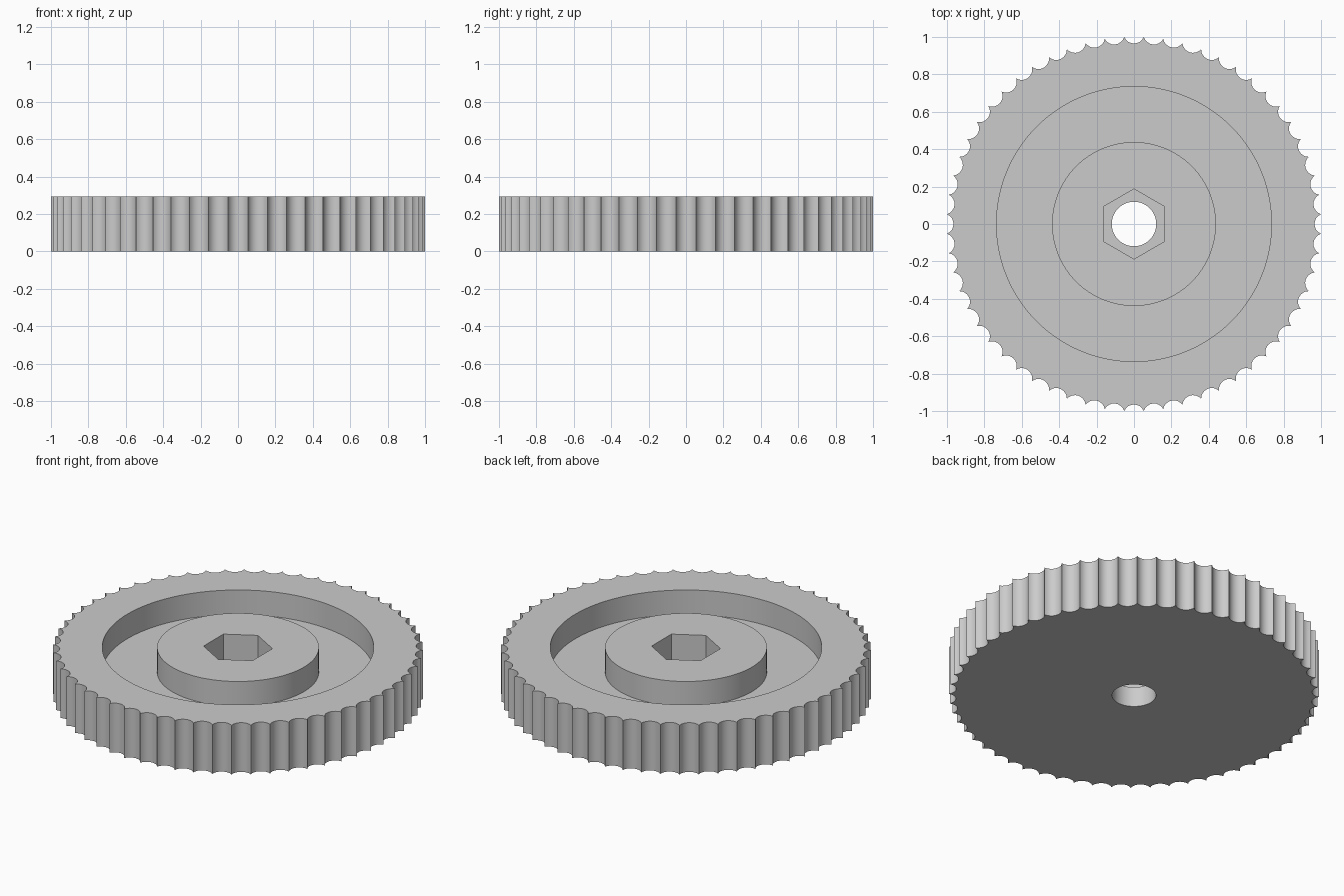
import bpy
import bmesh
from math import sin, cos, pi, radians, asin, atan2

cube = bpy.data.objects.get("Cube")
if cube:
    bpy.data.objects.remove(cube, do_unlink=True)

HEIGHT = 0.294
RECESS_FLOOR = 0.147
HEX_FLOOR = 0.12
SCALLOPS = 60
TIP_RADIUS = 1 / cos(pi / SCALLOPS)
VALLEY_RADIUS = 0.965


def circle(radius, sides, start=0.0):
    return [(radius * cos(start + 2 * pi * i / sides),
             radius * sin(start + 2 * pi * i / sides)) for i in range(sides)]


def scalloped_outline(steps=8):
    """Closed outline of concave circular grooves meeting in sharp tips."""
    half_step = pi / SCALLOPS
    half_width = TIP_RADIUS * sin(half_step)
    depth = TIP_RADIUS * cos(half_step) - VALLEY_RADIUS
    groove = (half_width ** 2 + depth ** 2) / (2 * depth)
    centre = VALLEY_RADIUS + groove
    sweep = asin(half_width / groove)
    points = []
    for k in range(SCALLOPS):
        for j in range(steps):
            a = sweep * (2 * j / steps - 1)
            x, y = centre - groove * cos(a), groove * sin(a)
            radius, angle = (x * x + y * y) ** 0.5, atan2(y, x) + 2 * half_step * k
            points.append((radius * cos(angle), radius * sin(angle)))
    return points


# Each wall is an outline with its start and end height, from the outside in
walls = [
    (scalloped_outline(), 0, HEIGHT),                 # scalloped grip
    (circle(0.735, 128), HEIGHT, RECESS_FLOOR),       # recess outer wall
    (circle(0.438, 96), RECESS_FLOOR, HEIGHT),        # hub wall
    (circle(0.187, 6, pi / 2), HEIGHT, HEX_FLOOR),    # hexagonal pocket
    (circle(0.119, 64), HEX_FLOOR, 0),                # through bore
]

bm = bmesh.new()


def add_loop(outline, z):
    verts = [bm.verts.new((x, y, z)) for x, y in outline]
    edges = [bm.edges.new((v, verts[(i + 1) % len(verts)])) for i, v in enumerate(verts)]
    return verts, edges


loops = []
for outline, z_start, z_end in walls:
    first, last = add_loop(outline, z_start), add_loop(outline, z_end)
    loops.append((first, last))
    a, b = first[0], last[0]
    for i in range(len(a)):
        j = (i + 1) % len(a)
        bm.faces.new((a[i], a[j], b[j], b[i]))

# Flat annular faces join the end of each wall to the start of the next
for i, (_, last) in enumerate(loops):
    following = loops[(i + 1) % len(loops)][0]
    bmesh.ops.triangle_fill(bm, use_beauty=True, edges=last[1] + following[1])

bmesh.ops.recalc_face_normals(bm, faces=bm.faces[:])
mesh = bpy.data.meshes.new("scalloped_knob")
bm.to_mesh(mesh)
bm.free()

knob = bpy.data.objects.new("scalloped_knob", mesh)
bpy.context.collection.objects.link(knob)

# Plain grey finish
grey = bpy.data.materials.new("light_grey")
grey.use_nodes = True
grey.diffuse_color = (0.6, 0.6, 0.6, 1)
grey.node_tree.nodes["Principled BSDF"].inputs["Base Color"].default_value = (0.6, 0.6, 0.6, 1)
mesh.materials.append(grey)

bpy.ops.object.select_all(action="DESELECT")
knob.select_set(True)
bpy.context.view_layer.objects.active = knob
bpy.ops.object.shade_smooth_by_angle(angle=radians(30))
